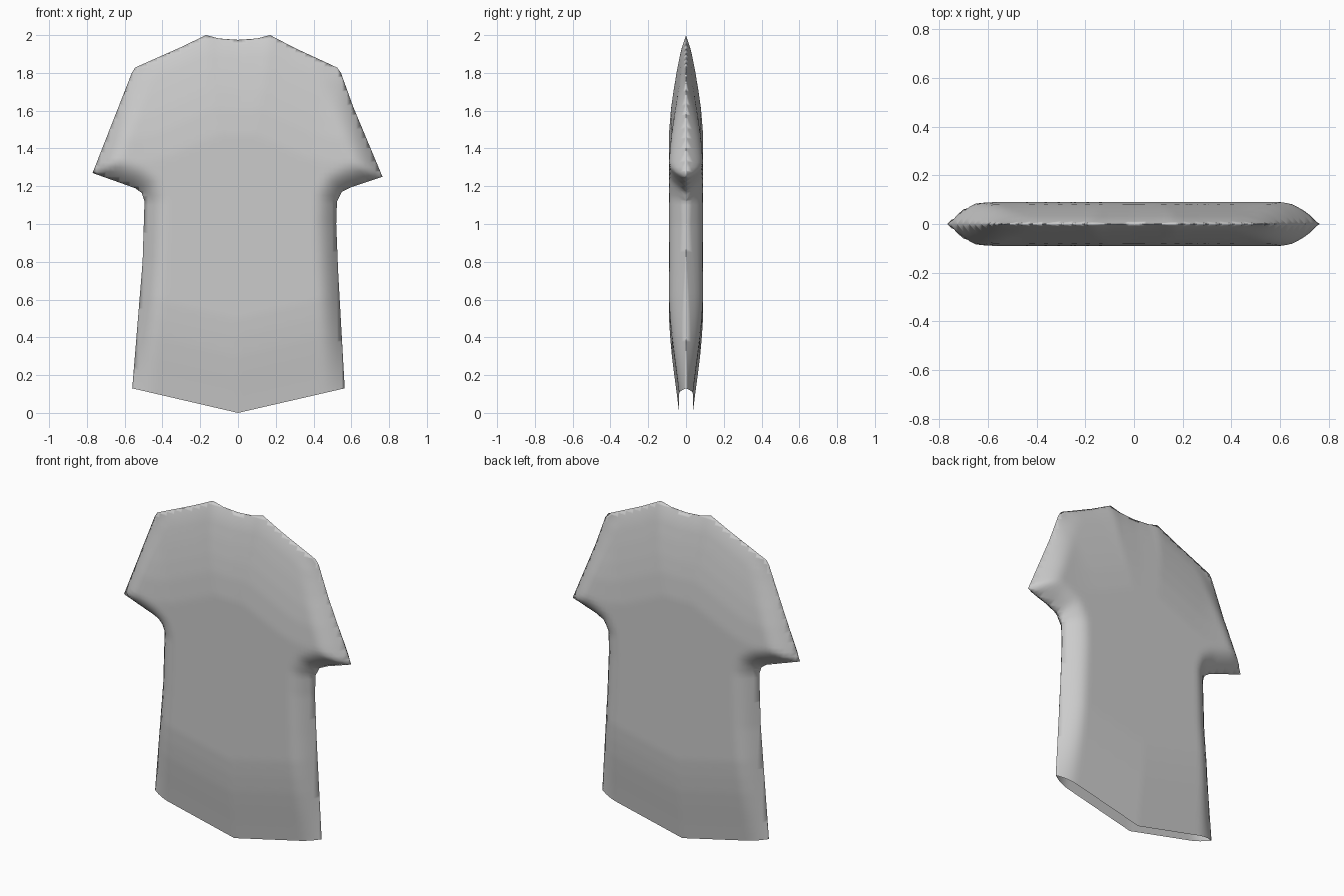
import bpy, bmesh
from mathutils import Vector
from mathutils.geometry import intersect_point_line

if "Cube" in bpy.data.objects:
    bpy.data.objects.remove(bpy.data.objects["Cube"])

# Outline pieces (x, z)
left = [(-0.545, 1.828), (-0.562, 1.80), (-0.77, 1.27), (-0.545, 1.19),
        (-0.51, 1.165), (-0.495, 1.12), (-0.505, 0.8), (-0.56, 0.13)]
right = [(0.525, 1.828), (0.545, 1.80), (0.61, 1.62), (0.765, 1.25), (0.60, 1.195),
         (0.55, 1.17), (0.524, 1.12), (0.52, 1.0), (0.53, 0.75), (0.565, 0.13)]
top = [left[0], (-0.3, 1.937), (-0.17, 2.0), (-0.1, 1.982), (0, 1.975),
       (0.1, 1.982), (0.17, 2.0), (0.3, 1.932), right[0]]
outline = top + right[1:] + [(0, 0)] + left[:0:-1]

# Thickness profiles
TOP = [(0, 0), (0.03, 0.14), (0.08, 0.31), (0.17, 0.52), (0.27, 0.72), (0.37, 0.88), (0.5, 1)]
HEM = [(0, 0.40), (0.1, 0.54), (0.2, 0.69), (0.3, 0.83), (0.4, 0.93), (0.5, 1)]


def lookup(table, d):
    for (a, fa), (b, fb) in zip(table, table[1:]):
        if d <= b:
            return fa + (fb - fa) * (d - a) / (b - a)
    return table[-1][1]


def distance(p, line):
    best = 9
    for a, b in zip(line, line[1:]):
        a, b = Vector((*a, 0)), Vector((*b, 0))
        q, t = intersect_point_line(p, a, b)
        best = min(best, (p - a.lerp(b, max(0, min(1, t)))).length)
    return best


def half_depth(x, z):
    p = Vector((x, z, 0))
    u = min(1, min(distance(p, left), distance(p, right)) / 0.125)
    side = 1 - (1 - u) ** 2
    above_hem = max(0, z - 0.13 * abs(x) / 0.56)
    return 0.09 * side * lookup(TOP, distance(p, top)) * lookup(HEM, above_hem)


# Flat panel, sliced into a fine grid
bm = bmesh.new()
bm.faces.new([bm.verts.new((x, 0, z)) for x, z in outline])


def slice_at(co, no):
    bmesh.ops.bisect_plane(bm, geom=bm.verts[:] + bm.edges[:] + bm.faces[:],
                           plane_co=co, plane_no=no, dist=1e-5)


for i in range(1, 80):
    slice_at((0, 0, i * 0.025 + 0.0013), (0, 0, 1))
for i in range(-30, 31):
    slice_at((i * 0.025, 0, 0), (1, 0, 0))
bmesh.ops.triangulate(bm, faces=[f for f in bm.faces if len(f.verts) > 4])

# Puff out front and back panels, then sew the seams (hem stays open)
copy = bmesh.ops.duplicate(bm, geom=bm.verts[:] + bm.edges[:] + bm.faces[:])["geom"]
back = {g for g in copy if isinstance(g, bmesh.types.BMVert)}
for v in bm.verts:
    v.co.y = half_depth(v.co.x, v.co.z) * (1 if v in back else -1)
bmesh.ops.remove_doubles(bm, verts=bm.verts[:], dist=0.0004)
bmesh.ops.recalc_face_normals(bm, faces=bm.faces[:])

mesh = bpy.data.meshes.new("shirt")
bm.to_mesh(mesh)
bm.free()
for poly in mesh.polygons:
    poly.use_smooth = True
shirt = bpy.data.objects.new("shirt", mesh)
bpy.context.collection.objects.link(shirt)
